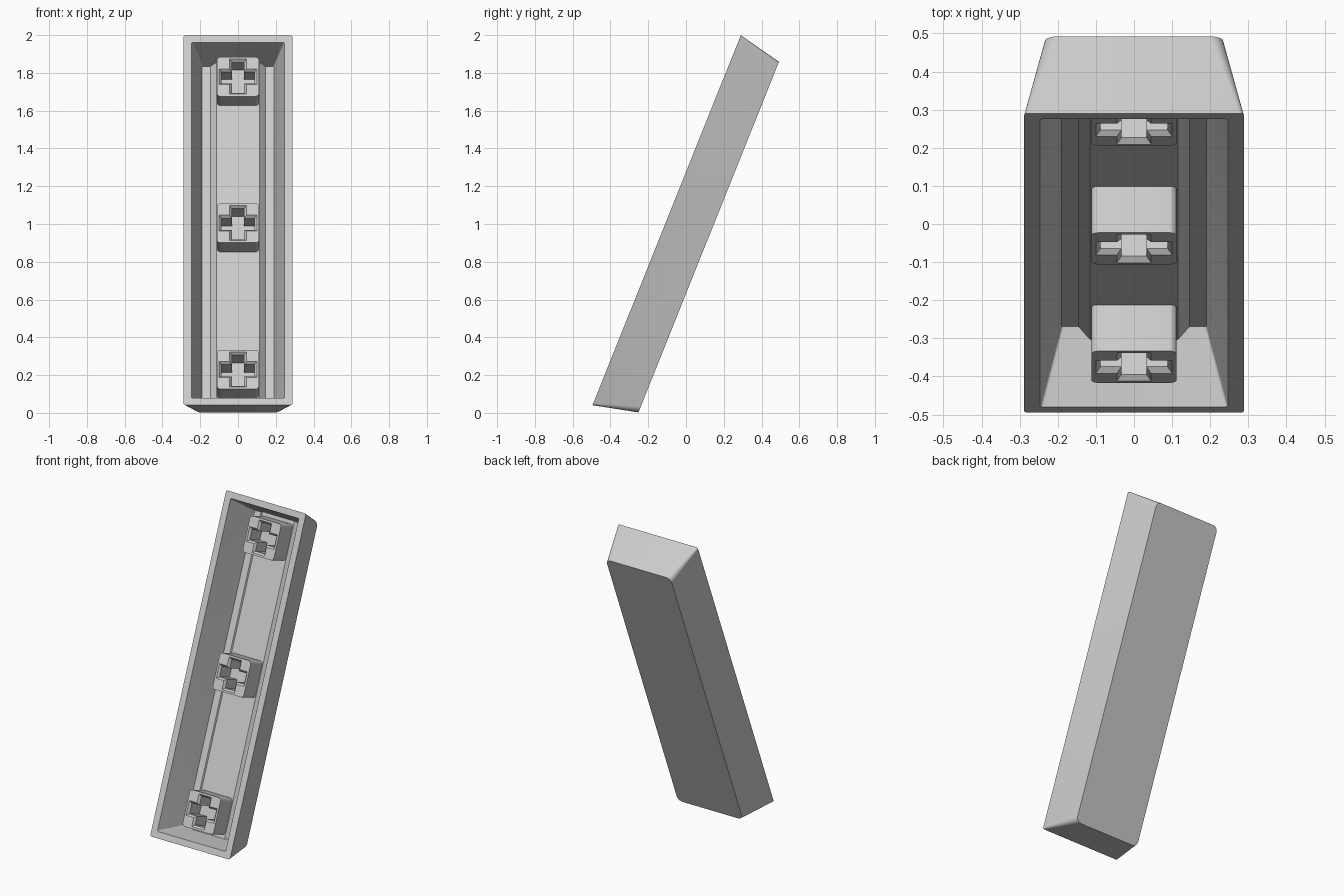
import bpy, bmesh, math
from mathutils import Matrix, Vector

cube = bpy.data.objects.get("Cube")
if cube:
    bpy.data.objects.remove(cube, do_unlink=True)

grey = bpy.data.materials.new("light_grey_plastic")
grey.use_nodes = True
COLOUR = (0.6, 0.6, 0.6, 1)
grey.diffuse_color = COLOUR
grey.node_tree.nodes["Principled BSDF"].inputs["Base Color"].default_value = COLOUR

# The cap is modelled lying flat, rim at z = 0 and body below, then tilted
TILT = Matrix.Translation((0, -0.1025, 1.02)) @ Matrix.Rotation(math.atan2(0.928, 0.372), 4, 'X')


def rounded_rect(hx, hy, r, steps=6):
    pts = []
    for k, (sx, sy) in enumerate(((1, 1), (-1, 1), (-1, -1), (1, -1))):
        for i in range(steps + 1):
            a = math.pi / 2 * (k + i / steps)
            pts.append((sx * (hx - r) + r * math.cos(a), sy * (hy - r) + r * math.sin(a)))
    return pts


def cross(l, w):
    quarter = [(l, -w), (l, w), (w, w)]
    pts = []
    for k in range(4):
        rot = Matrix.Rotation(k * math.pi / 2, 2)
        pts += [tuple(rot @ Vector(p)) for p in quarter]
    return pts


def ring(bm, pts, depth):
    return [bm.verts.new((x, y, -depth)) for x, y in pts]


def skin(bm, a, b):
    for i in range(len(a)):
        j = (i + 1) % len(a)
        bm.faces.new((a[i], a[j], b[j], b[i]))


def finish(bm, name, offset=0.0):
    bmesh.ops.recalc_face_normals(bm, faces=bm.faces)
    mesh = bpy.data.meshes.new(name)
    bm.to_mesh(mesh)
    bm.free()
    mesh.materials.append(grey)
    obj = bpy.data.objects.new(name, mesh)
    bpy.context.collection.objects.link(obj)
    obj.matrix_world = TILT @ Matrix.Translation((0, offset, 0))
    bpy.ops.object.select_all(action='DESELECT')
    obj.select_set(True)
    bpy.context.view_layer.objects.active = obj
    bpy.ops.object.shade_smooth_by_angle(angle=math.radians(25))
    return obj


# Hollow tapered shell: back, outer walls, rim, inner walls, floor
bm = bmesh.new()
sections = [(0.234, 1.0, 0.035, 0.24), (0.288, 1.055, 0.012, 0),
            (0.246, 1.015, 0.008, 0), (0.19, 0.96, 0.006, 0.205)]
rings = [ring(bm, rounded_rect(hx, hy, r), d) for hx, hy, r, d in sections]
for a, b in zip(rings, rings[1:]):
    skin(bm, a, b)
bm.faces.new(rings[0])
bm.faces.new(rings[-1])
finish(bm, "cap_shell")

# Raised rib with sloped sides along the floor
bm = bmesh.new()
profile = [(-0.15, 0.21), (-0.115, 0.172), (0.115, 0.172), (0.15, 0.21)]
ends = [[bm.verts.new((x, y, -d)) for x, d in profile] for y in (-0.985, 0.985)]
skin(bm, *ends)
for end in ends:
    bm.faces.new(end)
finish(bm, "floor_rib")


# Square stems with a chamfered cross socket
def stem(name, offset):
    bm = bmesh.new()
    face = rounded_rect(0.112, 0.112, 0.02)
    base = ring(bm, face, 0.18)
    front = ring(bm, face, 0.041)
    mouth = ring(bm, cross(0.1, 0.045), 0.041)
    throat = ring(bm, cross(0.088, 0.033), 0.055)
    bottom = ring(bm, cross(0.088, 0.033), 0.165)
    skin(bm, base, front)
    skin(bm, mouth, throat)
    skin(bm, throat, bottom)
    bm.faces.new(base)
    bm.faces.new(bottom)
    edges = [bm.edges.get((loop[i - 1], loop[i])) for loop in (front, mouth) for i in range(len(loop))]
    bmesh.ops.triangle_fill(bm, edges=edges, use_beauty=True, normal=(0, 0, 1))
    finish(bm, name, offset)


for name, offset in (("lower_stem", -0.835), ("middle_stem", 0), ("upper_stem", 0.835)):
    stem(name, offset)
